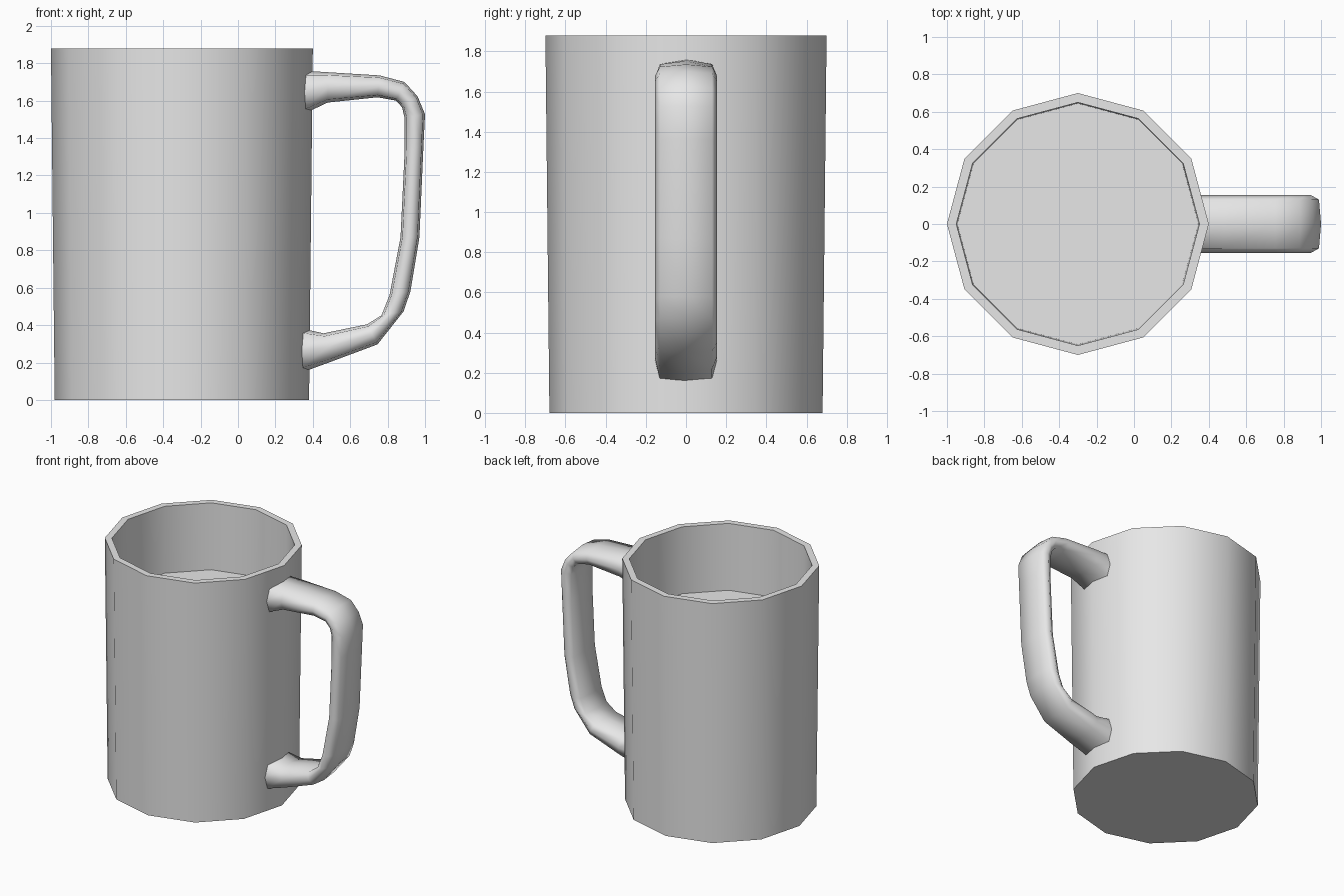
import bpy, bmesh, math

if "Cube" in bpy.data.objects:
    bpy.data.objects.remove(bpy.data.objects["Cube"])

SIDES = 12
CUP_X = -0.30

# One plain grey for everything
grey = bpy.data.materials.new("plain grey")
grey.use_nodes = True
grey.diffuse_color = (0.8, 0.8, 0.8, 1)
grey.node_tree.nodes["Principled BSDF"].inputs["Base Color"].default_value = (0.8, 0.8, 0.8, 1)


def loft(name, rings, sharp_angle, cap_end=True):
    """Skin closed rings of points in order, capping the ends."""
    bm = bmesh.new()
    loops = [[bm.verts.new(p) for p in ring] for ring in rings]
    for a, b in zip(loops, loops[1:]):
        n = len(a)
        for i in range(n):
            j = (i + 1) % n
            bm.faces.new((a[i], a[j], b[j], b[i]))
    bm.faces.new(loops[0])
    if cap_end and len(loops) > 1:
        bm.faces.new(loops[-1])
    if len(loops) > 1:
        bmesh.ops.recalc_face_normals(bm, faces=bm.faces)
    bm.normal_update()
    for f in bm.faces:
        f.smooth = True
    for e in bm.edges:
        if e.is_manifold:
            e.smooth = e.calc_face_angle() < math.radians(sharp_angle)
    mesh = bpy.data.meshes.new(name)
    bm.to_mesh(mesh)
    bm.free()
    mesh.materials.append(grey)
    obj = bpy.data.objects.new(name, mesh)
    bpy.context.collection.objects.link(obj)
    return obj


def polygon(radius, z):
    step = 2 * math.pi / SIDES
    return [(CUP_X + radius * math.cos(i * step), radius * math.sin(i * step), z)
            for i in range(SIDES)]


# Cup: outer wall, rim, inner wall and floor
cup_profile = [(0.68, 0), (0.70, 1.88), (0.65, 1.88), (0.63, 0.06)]
loft("cup", [polygon(r, z) for r, z in cup_profile], 45)

# Surface of the contents inside the cup
loft("fill_surface", [polygon(0.645, 1.36)], 45)

# Handle: matching outer and inner points (x, z) along the bend
handle_path = [
    ((0.353, 1.76), (0.353, 1.53)),
    ((0.48, 1.752), (0.48, 1.59)),
    ((0.757, 1.735), (0.746, 1.618)),
    ((0.89, 1.70), (0.845, 1.60)),
    ((0.96, 1.623), (0.877, 1.565)),
    ((1.0, 1.527), (0.89, 1.51)),
    ((0.992, 1.366), (0.89, 1.31)),
    ((0.97, 0.87), (0.869, 0.87)),
    ((0.922, 0.58), (0.81, 0.559)),
    ((0.885, 0.473), (0.767, 0.452)),
    ((0.746, 0.297), (0.69, 0.404)),
    ((0.50, 0.205), (0.457, 0.356)),
    ((0.33, 0.143), (0.33, 0.385)),
]

# Cross-section: position from inner to outer side, and half width
half = [(0.9, 0.13), (0.5, 0.155), (0.1, 0.13)]
section = [(1, 0)] + half + [(0, 0)] + [(t, -y) for t, y in reversed(half)]


def handle_ring(outer, inner):
    return [(inner[0] + t * (outer[0] - inner[0]), y,
             inner[1] + t * (outer[1] - inner[1])) for t, y in section]


loft("handle", [handle_ring(o, i) for o, i in handle_path], 80)
